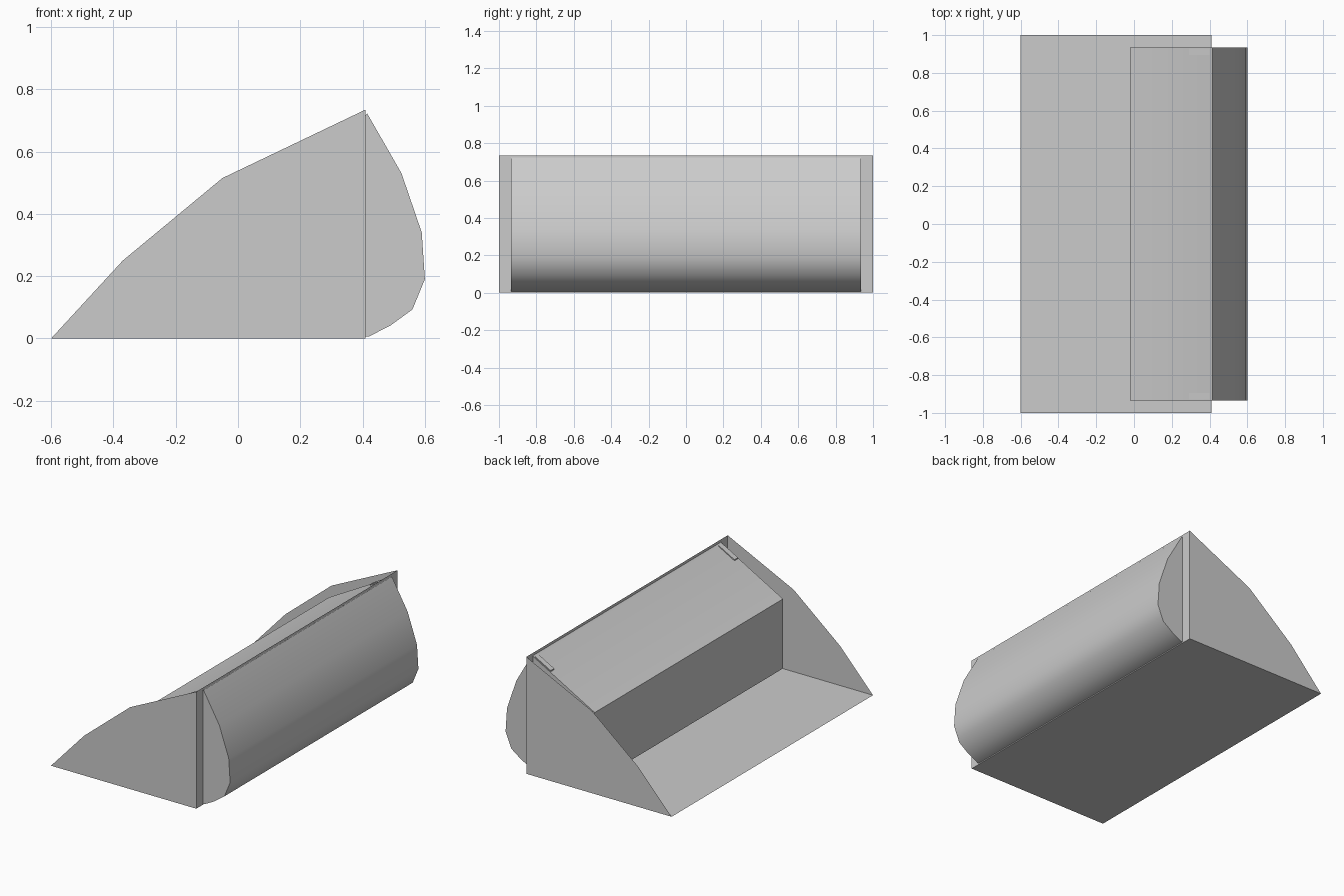
import bpy
import bmesh
import math

if "Cube" in bpy.data.objects:
    bpy.data.objects.remove(bpy.data.objects["Cube"])


def mesh_object(name, build):
    bm = bmesh.new()
    build(bm)
    bm.normal_update()
    mesh = bpy.data.meshes.new(name)
    bm.to_mesh(mesh)
    bm.free()
    obj = bpy.data.objects.new(name, mesh)
    bpy.context.collection.objects.link(obj)
    return obj


def sheet(name, points):
    return mesh_object(name, lambda bm: bm.faces.new([bm.verts.new(p) for p in points]))


def prism(name, profile, y0, y1):
    """Closed solid from an x-z profile extruded along y."""
    def build(bm):
        face = bm.faces.new([bm.verts.new((x, y0, z)) for x, z in profile])
        out = bmesh.ops.extrude_face_region(bm, geom=[face])
        verts = [g for g in out["geom"] if isinstance(g, bmesh.types.BMVert)]
        bmesh.ops.translate(bm, verts=verts, vec=(0, y1 - y0, 0))
        bmesh.ops.recalc_face_normals(bm, faces=bm.faces)
    return mesh_object(name, build)


BACK = 0.41     # x of the open frame
INNER = 0.935   # half width of the drum

# Thin side plates, floor
side = [(-0.6, 0), (-0.37, 0.25), (-0.05, 0.515), (BACK, 0.735), (BACK, 0)]
for label, s in (("front", -1), ("back", 1)):
    pts = [(x, s, z) for x, z in side]
    sheet(label + "_side_plate", pts[::-1] if s < 0 else pts)
sheet("floor_plate", [(-0.6, -1, 0), (-0.6, 1, 0), (BACK, 1, 0), (BACK, -1, 0)])


# Frame around the drum opening
def frame(bm):
    rings = []
    for w, lo, hi in ((1, 0, 0.735), (INNER, 0.015, 0.718)):
        rings.append([bm.verts.new((BACK, y, z))
                      for y, z in ((-w, lo), (w, lo), (w, hi), (-w, hi))])
    outer, inner = rings
    for i in range(4):
        j = (i + 1) % 4
        bm.faces.new((outer[i], outer[j], inner[j], inner[i]))


mesh_object("opening_frame", frame)

# Tilting drawer with a rounded outer face
drawer = [(-0.02, 0.038), (0.42, 0.006), (0.49, 0.042), (0.56, 0.093), (0.6, 0.19),
          (0.59, 0.34), (0.525, 0.53), (0.415, 0.722), (0.40, 0.708), (-0.02, 0.475)]
drum = prism("tilting_drawer", drawer, -INNER, INNER)
bpy.context.view_layer.objects.active = drum
drum.select_set(True)
bpy.ops.object.shade_smooth_by_angle(angle=math.radians(40))

# Small stop bars lying on the drawer top
bar = [(0.29, 0.636), (0.40, 0.697), (0.40, 0.714), (0.29, 0.654)]
for label, s in (("front", -1), ("back", 1)):
    prism(label + "_stop_bar", bar, s * 0.895, s * 0.93)
